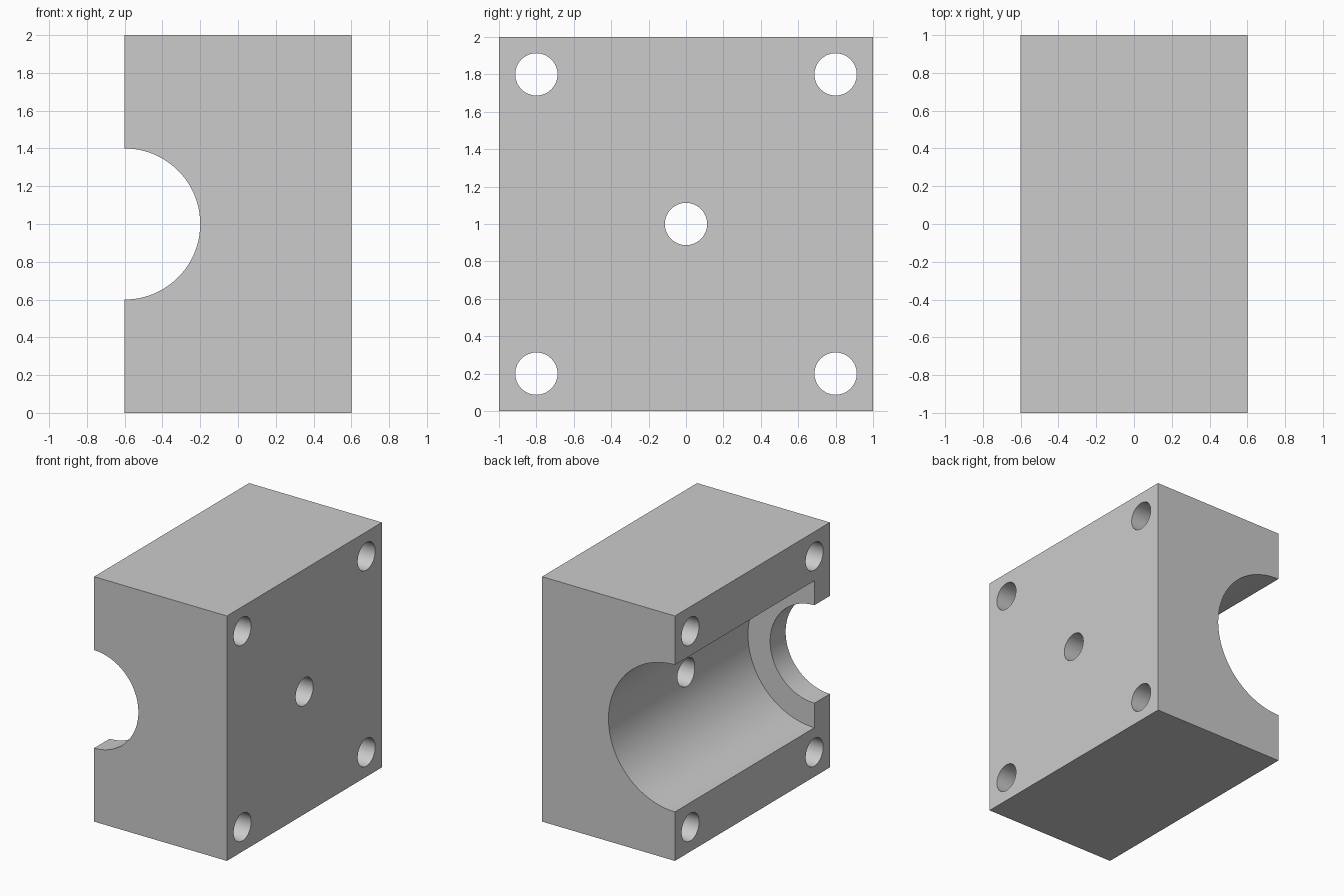
import bpy
from math import radians

default = bpy.data.objects.get("Cube")
if default:
    bpy.data.objects.remove(default, do_unlink=True)

GREY = (0.6, 0.6, 0.6, 1.0)
metal = bpy.data.materials.new("plain grey")
metal.use_nodes = True
metal.diffuse_color = GREY
metal.node_tree.nodes["Principled BSDF"].inputs["Base Color"].default_value = GREY


def cylinder(name, radius, length, centre, axis, sides):
    """Cutter cylinder lying along the x or y axis."""
    turn = (0, radians(90), 0) if axis == "x" else (radians(90), 0, 0)
    bpy.ops.mesh.primitive_cylinder_add(
        vertices=sides, radius=radius, depth=length, location=centre, rotation=turn)
    cutter = bpy.context.object
    cutter.name = name
    cutter.data.materials.append(metal)
    return cutter


# Solid half of the bearing housing
bpy.ops.mesh.primitive_cube_add(size=1, location=(0, 0, 1))
block = bpy.context.object
block.name = "housing_block"
block.scale = (1.2, 2, 2)
bpy.ops.object.transform_apply(location=True, rotation=True, scale=True)
block.data.materials.append(metal)

# Wide bore open at the back, narrow bore through the front lip
cutters = [
    cylinder("wide_bore", 0.6, 2.0, (-0.6, 0.2, 1), "y", 128),
    cylinder("narrow_bore", 0.4, 3.0, (-0.6, 0, 1), "y", 96),
]

# Four corner bolt holes and the central oil hole
for y, z in [(0, 1)] + [(sy * 0.8, 1 + sz * 0.8) for sy in (-1, 1) for sz in (-1, 1)]:
    cutters.append(cylinder("bolt_hole", 0.113, 3.0, (0, y, z), "x", 48))

# Cut everything out, then drop the cutters
bpy.ops.object.select_all(action="DESELECT")
block.select_set(True)
bpy.context.view_layer.objects.active = block
for cutter in cutters:
    cut = block.modifiers.new(cutter.name, "BOOLEAN")
    cut.operation = "DIFFERENCE"
    cut.solver = "EXACT"
    cut.object = cutter
    bpy.ops.object.modifier_apply(modifier=cut.name)
    bpy.data.objects.remove(cutter, do_unlink=True)

bpy.ops.object.shade_smooth_by_angle(angle=radians(30))
